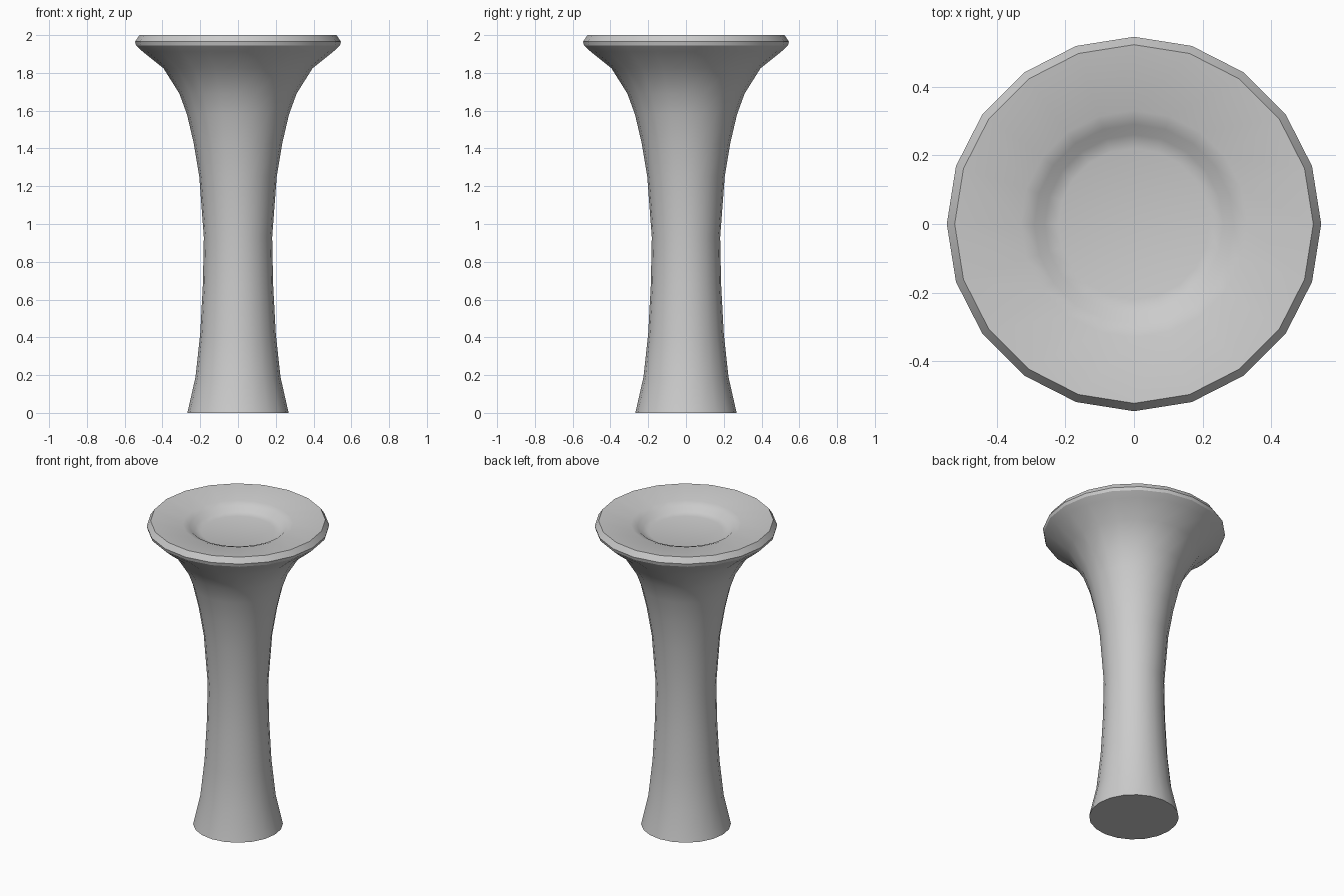
import bpy, bmesh
from math import cos, sin, tau, radians

if "Cube" in bpy.data.objects:
    bpy.data.objects.remove(bpy.data.objects["Cube"])

SIDES = 20

# Profile (radius, height) from the foot, up the flared stem, over the rim, into the dish
profile = [
    (0.268, 0.0), (0.225, 0.19), (0.20, 0.42), (0.186, 0.68), (0.181, 0.93),
    (0.205, 1.25), (0.235, 1.43), (0.27, 1.58), (0.31, 1.69), (0.395, 1.825),
    (0.505, 1.913), (0.54, 1.945), (0.545, 1.965), (0.522, 2.0),
    (0.33, 1.977), (0.29, 1.962), (0.26, 1.935), (0.22, 1.925),
]

# Pedestal: revolve the profile and cap both ends
bm = bmesh.new()
rings = [[bm.verts.new((r * cos(tau * i / SIDES), r * sin(tau * i / SIDES), z))
          for i in range(SIDES)] for r, z in profile]
for low, high in zip(rings, rings[1:]):
    for i in range(SIDES):
        j = (i + 1) % SIDES
        bm.faces.new((low[i], low[j], high[j], high[i]))
bm.faces.new(rings[0][::-1])
bm.faces.new(rings[-1])
bmesh.ops.recalc_face_normals(bm, faces=bm.faces[:])

mesh = bpy.data.meshes.new("flared_pedestal")
bm.to_mesh(mesh)
bm.free()
pedestal = bpy.data.objects.new("flared_pedestal", mesh)
bpy.context.collection.objects.link(pedestal)

# Smooth stem with a crisp rim and foot
bpy.context.view_layer.objects.active = pedestal
pedestal.select_set(True)
bpy.ops.object.shade_smooth_by_angle(angle=radians(30))
